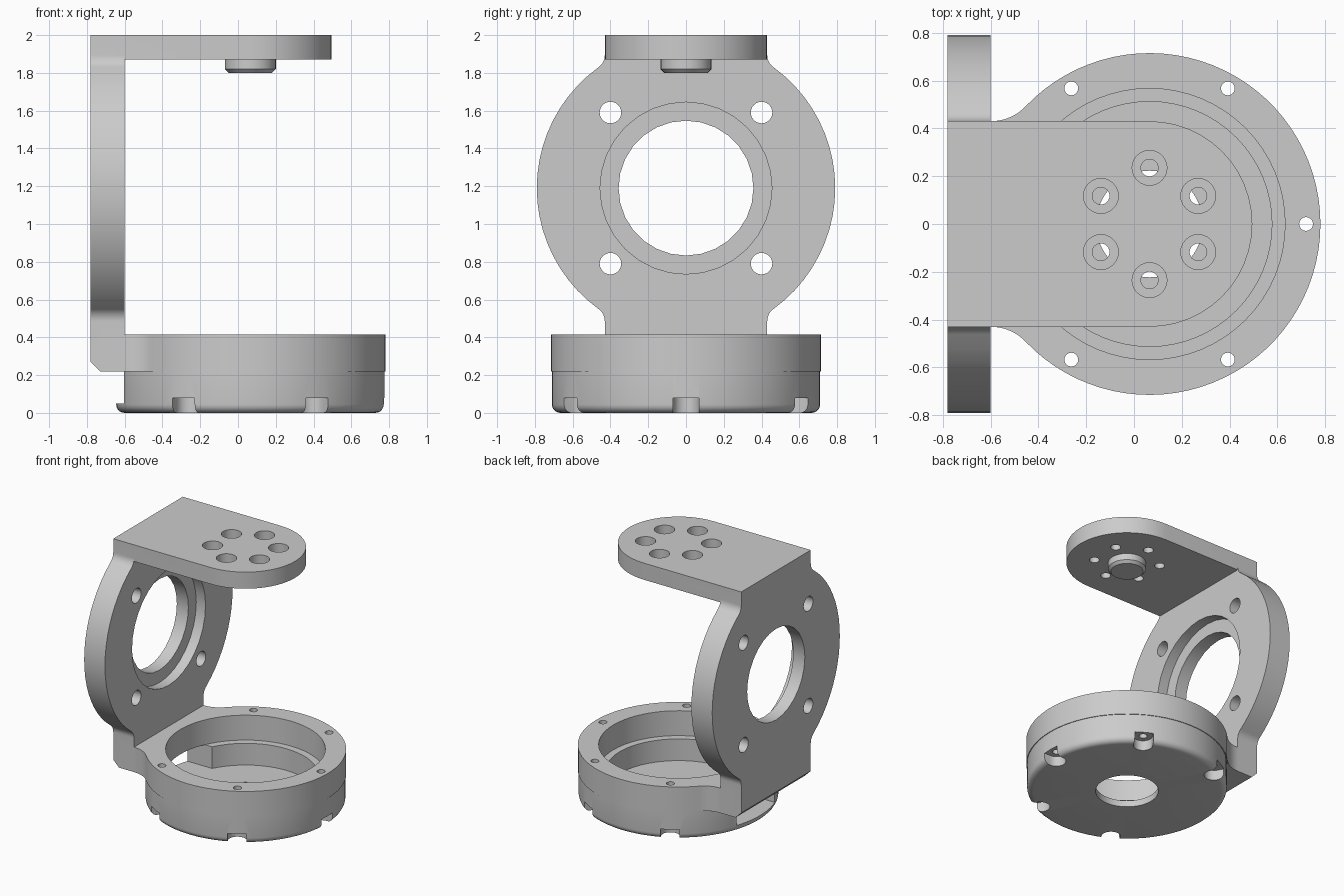
import bpy, bmesh
from math import sin, cos, atan2, sqrt, pi, radians
from mathutils import Matrix, Vector

if "Cube" in bpy.data.objects:
    bpy.data.objects.remove(bpy.data.objects["Cube"])

grey = bpy.data.materials.new("plain_grey")
grey.use_nodes = True
grey.diffuse_color = (0.6, 0.6, 0.6, 1)
grey.node_tree.nodes["Principled BSDF"].inputs["Base Color"].default_value = (0.6, 0.6, 0.6, 1)

CX = 0.065          # axis of the ring, cup and top hub
HUB_Z = 1.19        # axis height of the side bore
W = 0.43            # half width of the arms
SPLIT = 0.22        # joint between frame and cup


def finish(name, bm):
    bmesh.ops.recalc_face_normals(bm, faces=bm.faces)
    mesh = bpy.data.meshes.new(name)
    bm.to_mesh(mesh)
    bm.free()
    mesh.materials.append(grey)
    ob = bpy.data.objects.new(name, mesh)
    bpy.context.collection.objects.link(ob)
    return ob


def prism(name, pts, lo, hi, axis="z"):
    """Extrude a flat outline along z, or a (y, z) outline along x."""
    bm = bmesh.new()
    place = (lambda p, h: (p[0], p[1], h)) if axis == "z" else (lambda p, h: (h, p[0], p[1]))
    a = [bm.verts.new(place(p, lo)) for p in pts]
    b = [bm.verts.new(place(p, hi)) for p in pts]
    bm.faces.new(a)
    bm.faces.new(b)
    for i in range(len(pts)):
        j = (i + 1) % len(pts)
        bm.faces.new((a[i], a[j], b[j], b[i]))
    return finish(name, bm)


def lathe(name, profile, steps=64):
    """Turn a closed (radius, z) profile about the ring axis."""
    bm = bmesh.new()
    rings = [[bm.verts.new((CX + r * cos(2 * pi * i / steps), r * sin(2 * pi * i / steps), z))
              for r, z in profile] for i in range(steps)]
    n = len(profile)
    for i in range(steps):
        p, q = rings[i], rings[(i + 1) % steps]
        for k in range(n):
            m = (k + 1) % n
            bm.faces.new((p[k], p[m], q[m], q[k]))
    return finish(name, bm)


def arc(cx, cy, r, a0, a1, n):
    return [(cx + r * cos(a0 + (a1 - a0) * i / n), cy + r * sin(a0 + (a1 - a0) * i / n))
            for i in range(n + 1)]


def disc(cx, cy, r, n=32):
    return arc(cx, cy, r, 0, 2 * pi, n)[:-1]


def necked(w, r, fillet, end, stop, n):
    """Arm edge, fillet and disc edge, with the arm pointing along +u."""
    xf = sqrt((r + fillet) ** 2 - (w + fillet) ** 2)
    phi = atan2(w + fillet, xf)
    return [(end, w)] + arc(xf, w + fillet, fillet, -pi / 2, phi - pi, 8) + arc(0, 0, r, phi, stop, n)[1:]


def boolean(target, tool, op="DIFFERENCE"):
    mod = target.modifiers.new(op, "BOOLEAN")
    mod.operation, mod.solver, mod.object = op, "EXACT", tool
    bpy.context.view_layer.objects.active = target
    bpy.ops.object.modifier_apply(modifier=mod.name)
    bpy.data.objects.remove(tool)


def hole(target, cx, cy, r, lo, hi, axis="z", n=24):
    boolean(target, prism("cutter", disc(cx, cy, r, n), lo, hi, axis))


def polar(r, deg):
    return CX + r * cos(radians(deg)), r * sin(radians(deg))


# Upright side plate: a disc with a straight neck at both ends
upper = necked(W, 0.79, 0.08, 2 - HUB_Z, pi / 2, 10)
lower = [(-u, v) for u, v in necked(W, 0.79, 0.08, HUB_Z - SPLIT, pi / 2, 10)][::-1]
half = upper + lower[1:]
outline = half + [(u, -v) for u, v in reversed(half)]
frame = prism("bracket_frame", [(v, HUB_Z + u) for u, v in outline], -0.78, -0.6, "x")

# Round ended top arm
tongue = [(-0.7, -W)] + arc(CX, 0, W, -pi / 2, pi / 2, 24) + [(-0.7, W)]
boolean(frame, prism("top_arm", tongue, 1.87, 2.0), "UNION")

# Lower ring with its filleted neck
side = necked(W, 0.715, 0.2, CX + 0.7, pi, 32)
ring = side + [(u, -v) for u, v in reversed(side[:-1])]
boolean(frame, prism("lower_ring", [(CX - u, v) for u, v in ring], SPLIT, 0.415), "UNION")
hole(frame, CX, 0, 0.567, SPLIT - 0.1, 0.6, n=64)

# Side bore, its inner recess and four bolt holes
hole(frame, 0, HUB_Z, 0.357, -1, -0.4, "x", 28)
hole(frame, 0, HUB_Z, 0.455, -0.68, -0.4, "x", 32)
for sy in (-1, 1):
    for sz in (-1, 1):
        hole(frame, sy * 0.4, HUB_Z + sz * 0.4, 0.057, -1, -0.4, "x")

# Counterbored holes of the top arm
for k in range(6):
    x, y = polar(0.235, 30 + 60 * k)
    hole(frame, x, y, 0.036, 1.7, 2.1)
    hole(frame, x, y, 0.073, 1.92, 2.1)

# Chamfer on the lower outer edge of the side plate
wedge = prism("cutter", [(-0.07, -0.07), (0.07, -0.07), (0.07, 0.07), (-0.07, 0.07)], -1, 1)
wedge.data.transform(Matrix.Translation(Vector((-0.805, 0, 0.195)))
                     @ Matrix.Rotation(pi / 4, 4, "Y") @ Matrix.Rotation(pi / 2, 4, "X"))
boolean(frame, wedge)

# Round locating boss under the top arm
boss = lathe("locating_boss", [(0.001, 1.875), (0.135, 1.875), (0.135, 1.82), (0.115, 1.8), (0.001, 1.8)], 32)

# Bottom cup with a rounded lower edge and a central hole
rim = arc(0.665, 0.045, 0.045, -pi / 2, 0, 5)
cup = lathe("bottom_cup", [(0.223, 0)] + rim + [(0.71, SPLIT), (0.512, SPLIT), (0.512, 0.05), (0.223, 0.05)])

# Cable window in the cup wall below the side plate
boolean(cup, prism("cutter", [(-0.9, -0.236), (-0.35, -0.236), (-0.35, 0.236), (-0.9, 0.236)], 0.05, 0.3))

# Five screw holes through ring and cup, each with an open notch below
for deg in (-120, -60, 0, 60, 120):
    x, y = polar(0.655, deg)
    hole(frame, x, y, 0.029, 0.1, 0.5, n=16)
    hole(cup, x, y, 0.029, -0.1, 0.3, n=16)
    c, s = cos(radians(deg)), sin(radians(deg))
    slot = arc(0.655, 0, 0.068, pi / 2, 3 * pi / 2, 12) + [(0.8, -0.068), (0.8, 0.068)]
    boolean(cup, prism("cutter", [(CX + u * c - v * s, u * s + v * c) for u, v in slot], -0.1, 0.078))

# Smooth curved walls, keep the edges crisp
bpy.ops.object.select_all(action="DESELECT")
for ob in (frame, boss, cup):
    ob.select_set(True)
bpy.context.view_layer.objects.active = frame
bpy.ops.object.shade_smooth_by_angle(angle=radians(30))
